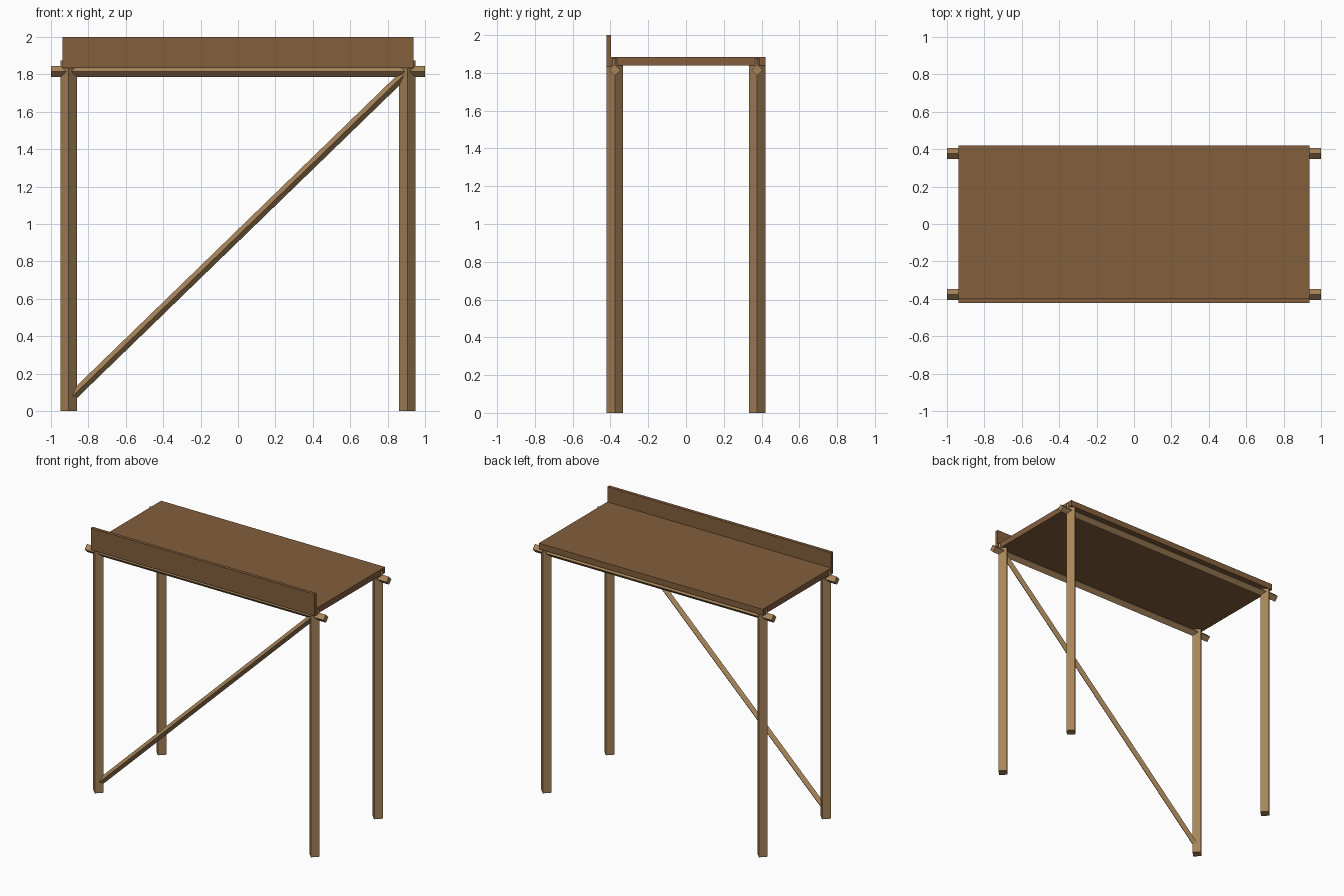
import bpy
from mathutils import Vector

if "Cube" in bpy.data.objects:
    bpy.data.objects.remove(bpy.data.objects["Cube"])


def material(name, rgb):
    m = bpy.data.materials.new(name)
    m.diffuse_color = (*rgb, 1)
    m.use_nodes = True
    m.node_tree.nodes["Principled BSDF"].inputs["Base Color"].default_value = m.diffuse_color
    return m


pole_wood = material("pole_wood", (0.38, 0.23, 0.10))
plank_wood = material("plank_wood", (0.23, 0.115, 0.048))


def pole(name, a, b, radius):
    """Four-sided pole between two points, one pair of corners facing +-y."""
    a, b = Vector(a), Vector(b)
    d = (b - a).normalized()
    v = Vector((0, 1, 0))
    u = v.cross(d)
    ring = [u * radius, v * radius, -u * radius, -v * radius]
    verts = [a + r for r in ring] + [b + r for r in ring]
    # u, v, d is a right-handed frame
    faces = [(3, 2, 1, 0), (4, 5, 6, 7)]
    faces += [(i, (i + 1) % 4, (i + 1) % 4 + 4, i + 4) for i in range(4)]
    me = bpy.data.meshes.new(name)
    me.from_pydata(verts, [], faces)
    me.materials.append(pole_wood)
    ob = bpy.data.objects.new(name, me)
    bpy.context.collection.objects.link(ob)


def box(name, lo, hi):
    lo, hi = Vector(lo), Vector(hi)
    bpy.ops.mesh.primitive_cube_add(size=1, location=(lo + hi) / 2)
    ob = bpy.context.object
    ob.name = name
    ob.scale = hi - lo
    ob.data.materials.append(plank_wood)


LX, LY = 0.905, 0.377

# Legs and long rails
for y, side in ((-LY, "front"), (LY, "back")):
    for x, hand in ((-LX, "left"), (LX, "right")):
        pole(f"{side}_{hand}_leg", (x, y, 0), (x, y, 1.875), 0.043)
    pole(f"{side}_rail", (-1, y, 1.815), (1, y, 1.815), 0.03)

# Diagonal brace between the front legs
pole("front_brace", (-LX, -LY, 0.06), (LX, -LY, 1.815), 0.024)

# Deck and upright front board
box("deck", (-0.937, -0.42, 1.84), (0.937, 0.42, 1.885))
box("front_board", (-0.937, -0.422, 1.835), (0.937, -0.398, 2.0))
